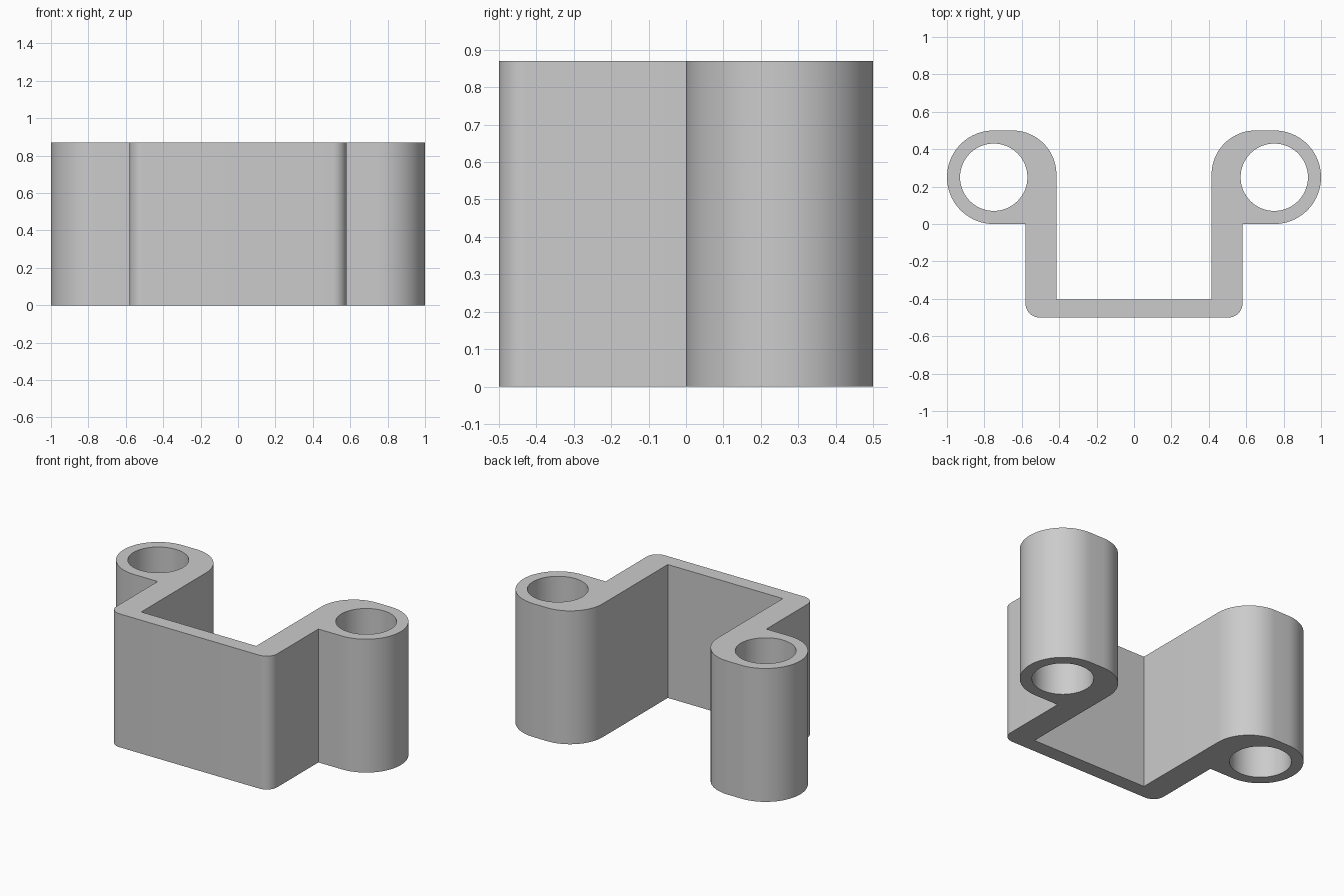
import bpy
import bmesh
from math import cos, sin, radians

HEIGHT = 0.87
TUBE = (0.75, 0.25)      # centre of each tube
TUBE_R, HOLE_R = 0.25, 0.18
WALL_IN, WALL_OUT = 0.415, 0.58
FRONT_IN, FRONT_OUT = -0.405, -0.5
CORNER_R, SHOULDER_R = 0.075, 0.235

cube = bpy.data.objects.get("Cube")
if cube:
    bpy.data.objects.remove(cube, do_unlink=True)


def arc(cx, cy, r, start, end, steps):
    """Points along an arc, angles in degrees."""
    angles = [radians(start + (end - start) * i / steps) for i in range(steps + 1)]
    return [(cx + r * cos(a), cy + r * sin(a)) for a in angles]


def add_loop(bm, points):
    verts = [bm.verts.new((x, y, 0)) for x, y in points]
    return [bm.edges.new((v, verts[(i + 1) % len(verts)])) for i, v in enumerate(verts)]


# Left half of the outline, from the front wall round to its inner corner
half = arc(WALL_OUT - CORNER_R, FRONT_OUT + CORNER_R, CORNER_R, -90, 0, 10)
half += [(WALL_OUT, 0)]
half += arc(*TUBE, TUBE_R, -90, 90, 40)
half += arc(WALL_IN + SHOULDER_R, 0.5 - SHOULDER_R, SHOULDER_R, 90, 180, 20)
half += [(WALL_IN, FRONT_IN)]
outline = half + [(-x, y) for x, y in reversed(half)]

# Fill the profile around the two holes and extrude it upward
bm = bmesh.new()
edges = add_loop(bm, outline)
for side in (1, -1):
    edges += add_loop(bm, arc(side * TUBE[0], TUBE[1], HOLE_R, 0, 360, 64)[:-1])
bmesh.ops.triangle_fill(bm, edges=edges, use_beauty=True, use_dissolve=False)
result = bmesh.ops.extrude_face_region(bm, geom=bm.faces[:])
top = [g for g in result["geom"] if isinstance(g, bmesh.types.BMVert)]
bmesh.ops.translate(bm, verts=top, vec=(0, 0, HEIGHT))
bmesh.ops.recalc_face_normals(bm, faces=bm.faces[:])

mesh = bpy.data.meshes.new("double_tube_bracket")
bm.to_mesh(mesh)
bm.free()
bracket = bpy.data.objects.new("double_tube_bracket", mesh)
bpy.context.collection.objects.link(bracket)

# Plain grey
grey = bpy.data.materials.new("plain_grey")
grey.use_nodes = True
colour = (0.6, 0.6, 0.6, 1)
grey.diffuse_color = colour
grey.node_tree.nodes["Principled BSDF"].inputs["Base Color"].default_value = colour
mesh.materials.append(grey)

# Smooth curved walls, crisp edges
bpy.ops.object.select_all(action="DESELECT")
bracket.select_set(True)
bpy.context.view_layer.objects.active = bracket
bpy.ops.object.shade_smooth_by_angle(angle=radians(30))
